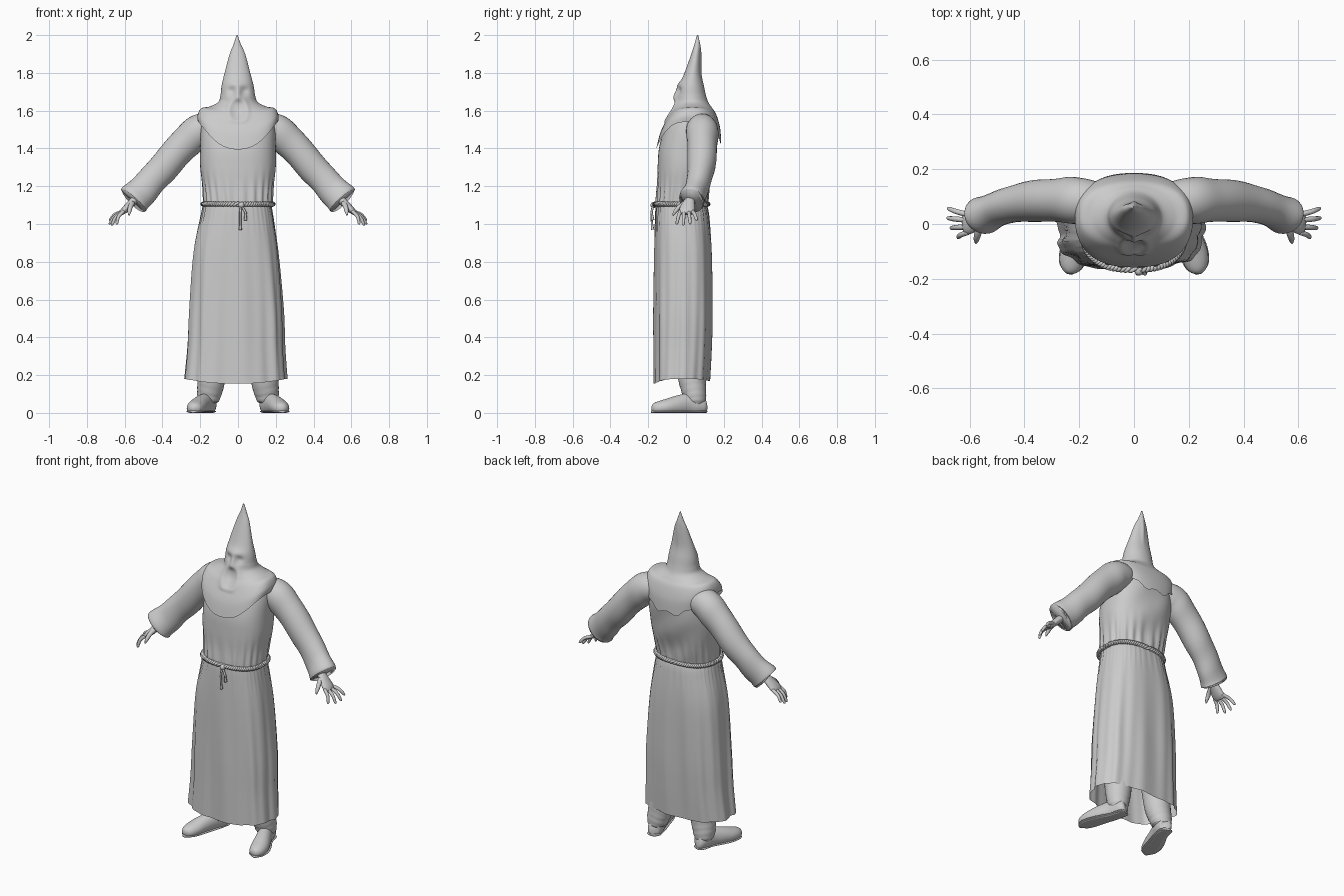
import bpy, bmesh
from math import sin, cos, pi, exp, copysign
from mathutils import Vector

if "Cube" in bpy.data.objects:
    bpy.data.objects.remove(bpy.data.objects["Cube"])


def smooth_rows(rows, steps):
    """Catmull-Rom resampling of rows of numbers."""
    if steps < 2:
        return [tuple(r) for r in rows]
    out = []
    for i in range(len(rows) - 1):
        a, b, c, d = (rows[max(0, min(len(rows) - 1, i + j))] for j in (-1, 0, 1, 2))
        for s in range(steps):
            t = s / steps
            out.append(tuple(q + .5 * t * (r - p + t * (2 * p - 5 * q + 4 * r - e + t * (3 * (q - r) + e - p)))
                             for p, q, r, e in zip(a, b, c, d)))
    return out + [tuple(rows[-1])]


def skin(name, rings, cap=(False, False), mirror=1):
    """Bridge rings of points into a smooth mesh."""
    bm = bmesh.new()
    vs = [[bm.verts.new((p[0] * mirror, p[1], p[2])) for p in r] for r in rings]
    n = len(rings[0])
    for a, b in zip(vs, vs[1:]):
        for j in range(n):
            bm.faces.new((a[j], a[(j + 1) % n], b[(j + 1) % n], b[j]))
    if cap[0]:
        bm.faces.new(vs[0])
    if cap[1]:
        bm.faces.new(vs[-1])
    bmesh.ops.recalc_face_normals(bm, faces=bm.faces)
    me = bpy.data.meshes.new(name)
    bm.to_mesh(me)
    bm.free()
    ob = bpy.data.objects.new(name, me)
    bpy.context.collection.objects.link(ob)
    for f in me.polygons:
        f.use_smooth = True
    return ob


def shell(name, rows, deform, steps=5, n=112, cap=(False, False)):
    """Upright cloth: rows of z_side, z_front, z_back, x centre, x radius, y front, y back, squareness."""
    rings = []
    for zs, zf, zb, cx, rx, yf, yb, k in smooth_rows(rows, steps):
        ring = []
        for j in range(n):
            t = 2 * pi * j / n
            c, s = cos(t), sin(t)
            z = zs + (zf - zs) * max(-s, 0) ** 2.5 + (zb - zs) * max(s, 0) ** 2.5
            p = Vector((cx + rx * copysign(abs(c) ** (2 / k), c),
                        (yf + yb) / 2 + (yb - yf) / 2 * copysign(abs(s) ** (2 / k), s), z))
            ring.append(p + deform(p, t))
        rings.append(ring)
    return skin(name, rings, cap)


def tube(name, rows, ref=(0, 1, 0), n=16, steps=4, mirror=1, deform=None, cap=(True, True), floor=None):
    """Tube along rows of x, y, z, radius along ref, radius across ref."""
    rows = smooth_rows(rows, steps)
    pts = [Vector(r[:3]) for r in rows]
    rings = []
    for i, (p, r) in enumerate(zip(pts, rows)):
        t = (pts[min(i + 1, len(pts) - 1)] - pts[max(i - 1, 0)]).normalized()
        a = Vector(ref)
        a = (a - t * a.dot(t)).normalized()
        b = t.cross(a)
        ring = []
        for j in range(n):
            th = 2 * pi * j / n
            k = 1 + (deform(i / (len(pts) - 1), th) if deform else 0)
            q = p + (a * cos(th) * r[3] + b * sin(th) * r[4]) * k
            if floor is not None:
                q.z = max(q.z, floor)
            ring.append(q)
        rings.append(ring)
    return skin(name, rings, cap, mirror)


def level(z, *rest):
    return (z, z, z) + rest


def gauss(u, w):
    return exp(-(u / w) ** 2)


# Skirt with hanging folds and a crease down each side
def skirt_folds(p, t):
    d = min(1, max(0, (1.1 - p.z) / .6))
    f = .004 * d * (sin(9 * t + 1 + p.z * 2) + .7 * sin(17 * t + 2))
    f += .0025 * sin(40 * t) * gauss(p.z - 1.06, .1)
    f -= .014 * d * (gauss(sin((t + .1) / 2), .04) + gauss(cos((t - .1) / 2), .04))
    return Vector((cos(t), sin(t), 0)) * f


shell("skirt", [
    level(1.1, -.005, .18, -.158, .11, 2.5),
    level(1.04, -.006, .192, -.162, .122, 2.5),
    level(.85, -.012, .226, -.166, .136, 2.6),
    level(.55, -.01, .25, -.168, .138, 2.6),
    level(.35, -.011, .258, -.168, .132, 2.6),
    (.18, .155, .17, -.013, .272, -.168, .122, 2.6)], skirt_folds, 8)


# Upper robe, bloused above the belt
def torso_wrinkles(p, t):
    w = gauss(p.z - 1.14, .09)
    f = .005 * w * sin(22 * t + 8 * p.z) + .003 * sin(30 * p.z + 3 * sin(2 * t)) * max(0, sin(t))
    return Vector((cos(t), sin(t), 0)) * f


shell("upper_robe", [
    level(1.09, 0, .178, -.157, .108, 2.5),
    level(1.12, 0, .18, -.158, .112, 2.5),
    level(1.2, 0, .187, -.152, .126, 2.5),
    level(1.3, 0, .2, -.15, .15, 2.5),
    level(1.4, 0, .2, -.143, .166, 2.5),
    level(1.5, 0, .197, -.115, .172, 2.4),
    level(1.56, 0, .18, -.08, .15, 2.3),
    level(1.6, 0, .12, -.05, .12, 2)], torso_wrinkles, cap=(False, True))


# Pointed hood with draped face and shoulder cape
def hood_face(p, t):
    v = Vector((0, 0, 0))
    if sin(t) < 0:
        x, z, w = abs(p.x), p.z, -sin(t)
        v.y += w * (.011 * gauss(x - .036, .022) * gauss(z - 1.705, .02)
                    - .008 * gauss(x, .07) * gauss(z - 1.74, .018)
                    - .012 * gauss(x, .016) * gauss(z - 1.69, .035))
        r = ((x / .045) ** 2 + ((z - 1.6) / .06) ** 2) ** .5
        if z > 1.54:
            v.y += w * (.012 * gauss(r, .7) - .008 * gauss(r - 1.1, .3))
    else:
        v.z += .012 * sin(13 * t) * gauss(p.z - 1.42, .06)
        v.y += .006 * gauss(p.x, .012) * gauss(p.z - 1.88, .08)
    return v


shell("hood_and_cape", [
    level(2.0, -.005, .003, .058, .064, 2),
    level(1.95, -.004, .02, .044, .073, 2),
    level(1.9, -.003, .041, .028, .076, 2),
    level(1.8, -.003, .068, -.008, .08, 2),
    level(1.73, -.002, .085, -.038, .095, 2),
    level(1.68, -.001, .092, -.05, .106, 2),
    level(1.645, 0, .105, -.058, .118, 2),
    (1.622, 1.605, 1.615, 0, .15, -.075, .138, 2.1),
    (1.612, 1.56, 1.58, 0, .195, -.1, .16, 2.3),
    (1.575, 1.48, 1.51, 0, .214, -.137, .18, 2.4),
    (1.54, 1.395, 1.43, 0, .212, -.158, .186, 2.4)], hood_face, 8, cap=(True, False))

# Twisted rope belt
TURNS, N = 45, 360
for k in range(2):
    rope = []
    for i in range(N + 1):
        t = 2 * pi * i / N
        ph = TURNS * t + k * pi
        c, s = cos(t), sin(t)
        o = .006 * cos(ph)
        rope.append(((.185 + o) * copysign(abs(c) ** .8, c),
                     -.025 + (.141 + o) * copysign(abs(s) ** .8, s), 1.105 + .006 * sin(ph), .008, .008))
    tube("rope_belt", rope, (0, 0, 1), 6, 1, cap=(False, False))

# Knot and hanging rope ends
bpy.ops.mesh.primitive_uv_sphere_add(segments=16, ring_count=10, radius=.016, location=(.018, -.172, 1.1))
bpy.context.object.name = "rope_knot"
bpy.ops.object.shade_smooth()
for x, z in ((.012, .97), (.04, 1.02)):
    tube("rope_end", [(.018, -.174, 1.1, .006, .006), (x, -.182, 1.06, .006, .006),
                      (x, -.18, z + .03, .006, .006), (x, -.176, z, .009, .009)], n=8)


def sleeve_wrinkles(u, th):
    return .035 * sin(42 * u + 1.5 * sin(th)) * gauss(u - .4, .35) * (.6 + .4 * cos(th + 1))


for m in (1, -1):
    side = "right" if m == 1 else "left"
    # Sleeve with open cuff turned inward
    tube(side + "_sleeve", [
        (.13, .08, 1.51, .07, .07), (.2, .085, 1.495, .085, .088), (.28, .087, 1.427, .08, .085),
        (.4, .08, 1.293, .072, .08), (.49, .058, 1.193, .062, .08), (.548, .032, 1.133, .068, .088),
        (.545, .034, 1.136, .062, .082), (.5, .055, 1.185, .052, .065), (.46, .065, 1.23, .04, .04)],
        n=32, steps=6, mirror=m, deform=sleeve_wrinkles)
    # Hand
    tube(side + "_palm", [
        (.47, .06, 1.21, .03, .028), (.54, .025, 1.135, .026, .022), (.575, .012, 1.1, .036, .02),
        (.605, .004, 1.07, .042, .017), (.62, .002, 1.055, .036, .011)], mirror=m)
    for y0, tip in ((.034, (.682, .058, 1.02)), (.014, (.684, .022, 1.0)),
                    (-.01, (.672, -.015, .993)), (-.03, (.645, -.05, .998))):
        base = Vector((.605, y0, 1.068))
        end = Vector(tip)
        mid = base.lerp(end, .5) + Vector((.007, 0, .007))
        tube(side + "_finger", [(*base, .01, .01), (*mid, .0095, .0095),
                                (*base.lerp(end, .9), .0075, .0075), (*end, .002, .002)], n=10, mirror=m)
    tube(side + "_thumb", [(.56, -.005, 1.11, .015, .014), (.57, -.036, 1.09, .013, .012),
                           (.575, -.058, 1.065, .01, .01), (.577, -.07, 1.045, .003, .003)],
         (1, 0, 0), 10, mirror=m)
    # Trouser leg bunched at the ankle
    tube(side + "_trouser_leg", [
        (.12, .0, .6, .08, .08), (.13, .01, .4, .078, .078), (.14, .03, .2, .074, .074),
        (.146, .038, .14, .068, .07), (.153, .045, .1, .062, .064), (.157, .05, .065, .056, .056),
        (.157, .05, .05, .045, .045)], n=28, mirror=m,
        deform=lambda u, th: .04 * sin(45 * u + 1.3 * sin(th)) * max(0, u - .3))
    # Shoe, turned outward, flat sole
    tube(side + "_shoe", [
        (.148, .105, .035, .02, .015), (.152, .095, .035, .042, .035), (.158, .06, .042, .055, .043),
        (.175, .01, .045, .058, .042), (.2, -.05, .038, .052, .047), (.219, -.105, .03, .043, .05),
        (.23, -.15, .024, .035, .042), (.236, -.172, .02, .025, .026), (.238, -.181, .018, .008, .008)],
        (0, 0, 1), 28, mirror=m, floor=0)
    # Thin sole rim
    tube(side + "_sole", [
        (.149, .107, .007, .007, .02), (.153, .092, .007, .007, .039), (.17, .02, .007, .007, .042),
        (.2, -.05, .007, .007, .05), (.219, -.105, .007, .007, .053), (.231, -.155, .007, .007, .042),
        (.238, -.183, .007, .007, .01)], (0, 0, 1), 20, mirror=m, floor=0)
